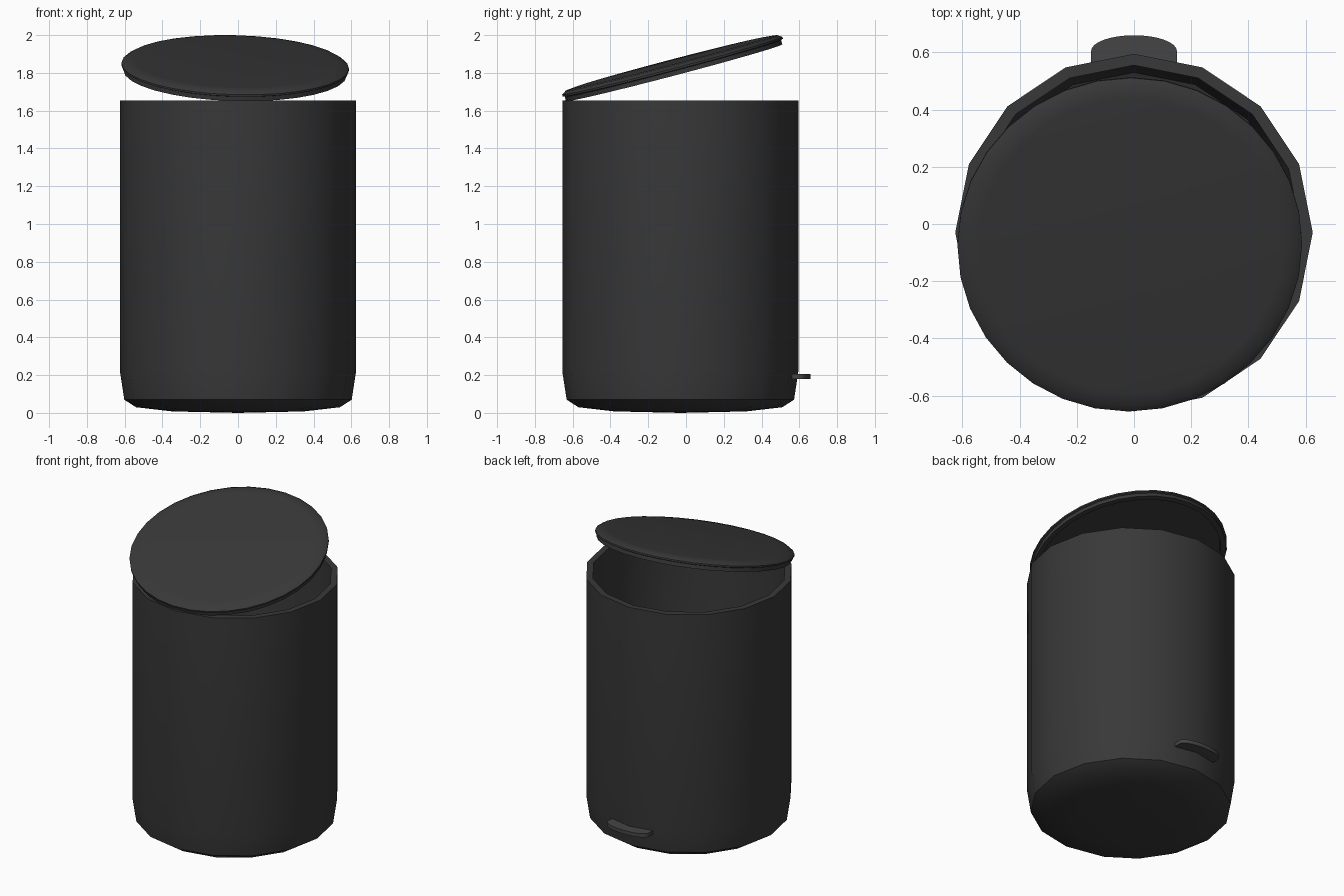
import bpy, bmesh, math
from math import sin, cos, pi, radians

if "Cube" in bpy.data.objects:
    bpy.data.objects.remove(bpy.data.objects["Cube"])

def material(name, v):
    m = bpy.data.materials.new(name)
    m.diffuse_color = (v, v, v, 1)
    m.use_nodes = True
    m.node_tree.nodes["Principled BSDF"].inputs["Base Color"].default_value = m.diffuse_color
    return m

dark = material("dark_plastic", 0.04)
pedal_grey = material("pedal_plastic", 0.06)

def finish(name, bm, mat, angle=30):
    bmesh.ops.recalc_face_normals(bm, faces=bm.faces)
    me = bpy.data.meshes.new(name)
    bm.to_mesh(me)
    bm.free()
    me.materials.append(mat)
    ob = bpy.data.objects.new(name, me)
    bpy.context.collection.objects.link(ob)
    bpy.ops.object.select_all(action='DESELECT')
    ob.select_set(True)
    bpy.context.view_layer.objects.active = ob
    bpy.ops.object.shade_smooth_by_angle(angle=radians(angle))
    return ob

def lathe(name, profile, sides, mat):
    """Revolve a radius/height profile; radius 0 closes to a point."""
    bm = bmesh.new()
    rings = []
    for r, z in profile:
        if r == 0:
            rings.append([bm.verts.new((0, 0, z))] * sides)
        else:
            rings.append([bm.verts.new((r * sin(2 * pi * i / sides), r * cos(2 * pi * i / sides), z))
                          for i in range(sides)])
    for a, b in zip(rings, rings[1:]):
        for i in range(sides):
            j = (i + 1) % sides
            bm.faces.new(list(dict.fromkeys((a[i], a[j], b[j], b[i]))))
    return finish(name, bm, mat)

# Hollow 16-sided bin with tapered foot and slightly domed base
body = lathe("bin_body", [(0, 0), (0.35, 0.008), (0.54, 0.03), (0.602, 0.07), (0.625, 0.22),
                          (0.625, 1.655), (0.585, 1.655), (0.585, 0.22),
                          (0.56, 0.1), (0.5, 0.07), (0, 0.05)], 16, dark)
body.location = (0, -0.03, 0)

# Tilted lid: rounded top edge, lower band and recessed underside
lid = lathe("lid", [(0, 0.03), (0.53, 0.03), (0.58, 0.025), (0.603, 0.01), (0.603, 0.0),
                    (0.592, -0.004), (0.592, -0.028), (0.56, -0.028), (0.56, 0.005),
                    (0, 0.005)], 32, dark)
lid.location = (-0.015, -0.07, 1.828)
lid.rotation_euler = (radians(14.7), radians(1.5), 0)

# Foot pedal: rounded tongue emerging from the wall
bm = bmesh.new()
outline = [(0.15, 0.55)] + [(0.15 * cos(pi * i / 16), 0.605 + 0.055 * sin(pi * i / 16))
                            for i in range(17)] + [(-0.15, 0.55)]
face = bm.faces.new([bm.verts.new((x, y, 0.18)) for x, y in outline])
ext = bmesh.ops.extrude_face_region(bm, geom=[face])
bmesh.ops.translate(bm, vec=(0, 0, 0.025),
                    verts=[g for g in ext["geom"] if isinstance(g, bmesh.types.BMVert)])
finish("foot_pedal", bm, pedal_grey)
